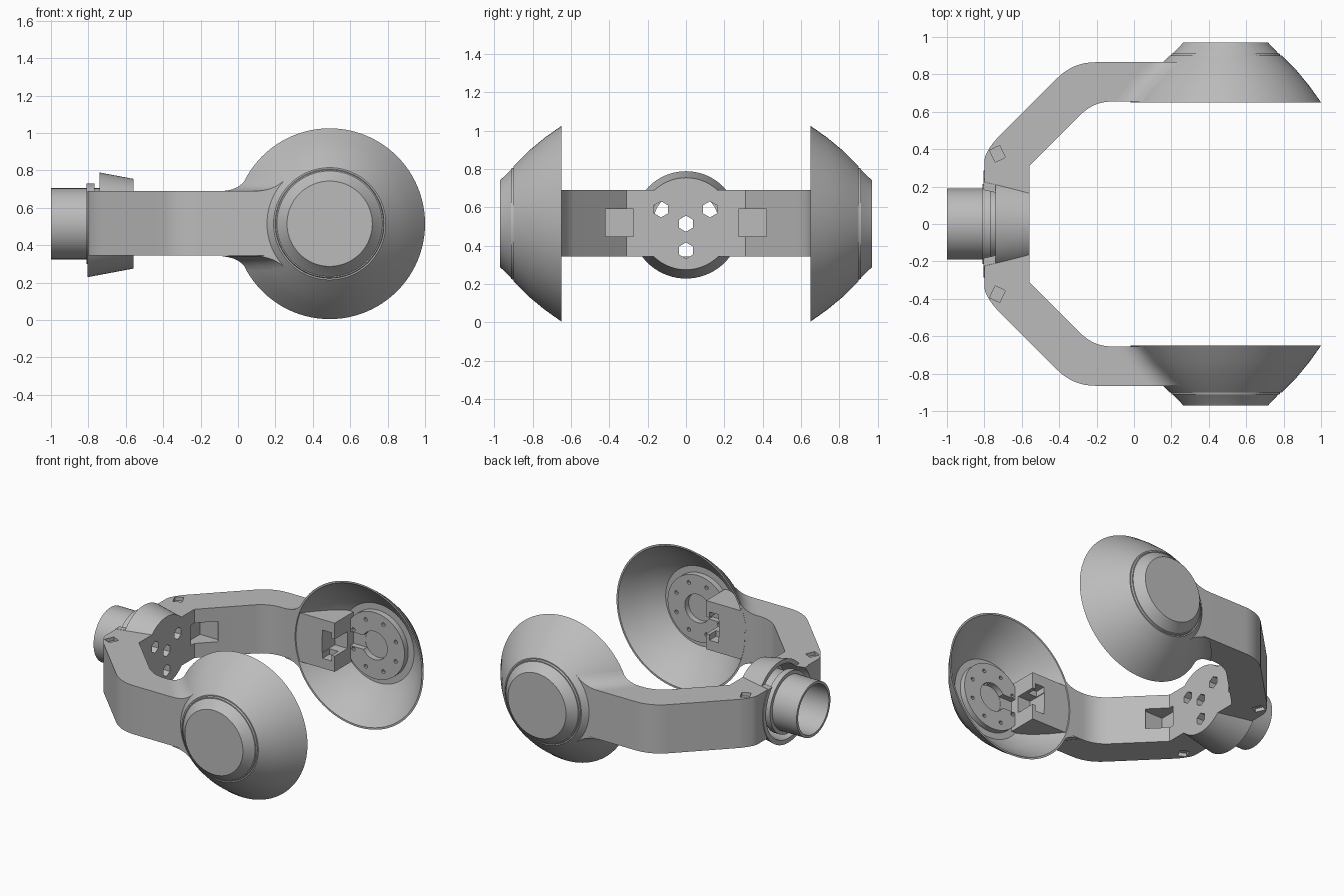
import bpy, bmesh, math
from mathutils import Vector, Matrix

cube = bpy.data.objects.get("Cube")
if cube:
    bpy.data.objects.remove(cube)

grey = bpy.data.materials.new("plain grey")
grey.use_nodes = True
grey.diffuse_color = (0.5, 0.5, 0.5, 1)
grey.node_tree.nodes["Principled BSDF"].inputs["Base Color"].default_value = (0.5, 0.5, 0.5, 1)

CZ = 0.515            # height of every axis
BOTTOM, TOP = 0.345, 0.69
CUP_X = 0.49
OUTER = [(0.51, 0.65), (0.45, 0.735), (0.38, 0.82), (0.30, 0.90)]


def finish(name, bm):
    bmesh.ops.remove_doubles(bm, verts=bm.verts, dist=1e-5)
    bmesh.ops.recalc_face_normals(bm, faces=bm.faces)
    me = bpy.data.meshes.new(name)
    bm.to_mesh(me)
    bm.free()
    ob = bpy.data.objects.new(name, me)
    bpy.context.collection.objects.link(ob)
    me.materials.append(grey)
    return ob


def select(ob):
    bpy.ops.object.select_all(action='DESELECT')
    ob.select_set(True)
    bpy.context.view_layer.objects.active = ob


def smooth(ob):
    select(ob)
    bpy.ops.object.shade_smooth_by_angle(angle=math.radians(28))


def combine(ob, tool, operation='DIFFERENCE'):
    select(ob)
    mod = ob.modifiers.new("cut", 'BOOLEAN')
    mod.operation, mod.solver, mod.object = operation, 'EXACT', tool
    bpy.ops.object.modifier_apply(modifier=mod.name)
    bpy.data.objects.remove(tool)


def lathe(name, profile, axis, centre, steps=72):
    """Revolve (radius, distance) pairs about the x or y axis."""
    bm = bmesh.new()
    along = Vector((1, 0, 0)) if axis == 'X' else Vector((0, 1, 0))
    verts = [bm.verts.new(Vector(centre) + along * d + Vector((0, 0, r))) for r, d in profile]
    edges = [bm.edges.new(pair) for pair in zip(verts, verts[1:])]
    if profile[0][0] > 0:
        edges.append(bm.edges.new((verts[-1], verts[0])))
    bmesh.ops.spin(bm, geom=verts + edges, cent=centre, axis=along, angle=math.tau, steps=steps)
    return finish(name, bm)


def rod(axis, centre, radius, start, end, sides=24):
    return lathe("cutter", [(0, start), (radius, start), (radius, end), (0, end)], axis, centre, sides)


def box(centre, size, turn=0):
    bm = bmesh.new()
    place = Matrix.Translation(centre) @ Matrix.Rotation(turn, 4, 'Z') @ Matrix.Diagonal((*size, 1))
    bmesh.ops.create_cube(bm, size=1, matrix=place)
    return finish("cutter", bm)


def rounded(corners, steps=8):
    """Round each (x, y, tangent length) corner."""
    out = []
    for i, (x, y, t) in enumerate(corners):
        p = Vector((x, y))
        if not t:
            out.append(p)
            continue
        a = p + (Vector(corners[i - 1][:2]) - p).normalized() * t
        b = p + (Vector(corners[(i + 1) % len(corners)][:2]) - p).normalized() * t
        out += [a.lerp(p, k / steps).lerp(p.lerp(b, k / steps), k / steps) for k in range(steps + 1)]
    return out


# Yoke: one rounded outline, mirrored and extruded
half_outer = [(0.30, 0.865, 0), (-0.325, 0.865, 0.12), (-0.755, 0.435, 0.04), (-0.80, 0.36, 0.03)]
half_inner = [(-0.56, 0.31, 0), (-0.215, 0.655, 0.10), (0.30, 0.655, 0)]
flip = lambda pts: [(x, -y, t) for x, y, t in reversed(pts)]
outline = half_outer + flip(half_outer) + flip(half_inner) + half_inner
bm = bmesh.new()
face = bm.faces.new([bm.verts.new((p.x, p.y, BOTTOM)) for p in rounded(outline)])
new = bmesh.ops.extrude_face_region(bm, geom=[face])["geom"]
bmesh.ops.translate(bm, verts=[v for v in new if isinstance(v, bmesh.types.BMVert)], vec=(0, 0, TOP - BOTTOM))
yoke = finish("yoke", bm)

# Conical housing at the middle of the yoke, cut back at the top
hub = (0, 0, CZ)
housing = lathe("housing", [(0, -0.805), (0.286, -0.805), (0.24, -0.56), (0, -0.56)], 'X', hub)
combine(housing, box((-0.84, 0, 0.80), (0.2, 1, 0.218)))
combine(yoke, housing, 'UNION')
combine(yoke, lathe("cutter", [(0, -0.9), (0.268, -0.9), (0.225, -0.62), (0, -0.62)], 'X', hub))

# Hexagonal mounting holes
for y, z in [(-0.13, 0.59), (0.125, 0.59), (0, CZ), (0, 0.375)]:
    combine(yoke, rod('X', (0, y, z), 0.042, -0.7, -0.5, 6))

for s in (-1, 1):
    # Window pocket in the inner slanted face
    combine(yoke, box((-0.53, s * 0.36, 0.52), (0.16, 0.17, 0.145)))
    # Shallow notches on the upper and lower corners
    for z in (TOP, BOTTOM):
        combine(yoke, box((-0.73, s * 0.375, z), (0.06, 0.07, 0.05), s * math.radians(25)))
    # Stepped notch in the arm end
    combine(yoke, box((0.26, s * 0.70, CZ), (0.12, 0.2, 0.12)))
    combine(yoke, box((0.24, s * 0.67, CZ), (0.07, 0.12, 0.20)))
smooth(yoke)

# Rear tube and its collar
smooth(lathe("rear_tube", [(0.19, -1.0), (0.19, -0.62), (0.172, -0.62), (0.172, -1.0)], 'X', hub))
smooth(lathe("tube_collar", [(0.215, -0.81), (0.215, -0.767), (0.18, -0.767), (0.18, -0.81)], 'X', hub))


def outer_radius(y):
    for (r0, y0), (r1, y1) in zip(OUTER, OUTER[1:]):
        if y <= y1:
            return r0 + (r1 - r0) * (y - y0) / (y1 - y0)
    return OUTER[-1][0]


def flare(name, s, up):
    """Blend between an arm edge and the cup, lofted along y."""
    bm = bmesh.new()
    rings = []
    edge, rise = TOP - CZ, 0.07
    for k in range(9):
        y = 0.655 + 0.21 * k / 8
        r = outer_radius(y)
        x0 = CUP_X - math.sqrt(r * r - edge * edge)
        x1 = CUP_X - math.sqrt(r * r - (edge + rise) ** 2)
        a, b, c = Vector((x0 - 0.11, edge)), Vector((x0 - 0.01, edge)), Vector((x1, edge + rise))
        pts = [a.lerp(b, t / 8).lerp(b.lerp(c, t / 8), t / 8) for t in range(9)]
        pts.append(Vector((x0 + 0.008, edge - 0.01)))
        rings.append([bm.verts.new((p.x, s * y, CZ + up * p.y)) for p in pts])
    for r0, r1 in zip(rings, rings[1:]):
        for i in range(len(r0)):
            j = (i + 1) % len(r0)
            bm.faces.new((r0[i], r0[j], r1[j], r1[i]))
    bm.faces.new(rings[0])
    bm.faces.new(rings[-1])
    smooth(finish(name, bm))


# Flared cups, with a raised plate inside and a stepped cap outside
cap = [(0.292, 0.90), (0.288, 0.912), (0.282, 0.912), (0.24, 0.955), (0.228, 0.97), (0, 0.97)]
inside = [(0, 0.83), (0.235, 0.83), (0.235, 0.872), (0.28, 0.872), (0.36, 0.815), (0.435, 0.73), (0.497, 0.65)]
for s, side in ((-1, "front"), (1, "back")):
    centre = (CUP_X, 0, CZ)
    cup = lathe(side + "_cup", [(r, s * y) for r, y in inside + OUTER + cap], 'Y', centre, 96)
    # Keyhole recess opening towards the arm
    combine(cup, rod('Y', centre, 0.10, s * 0.8, s * 0.872, 32))
    combine(cup, box((CUP_X - 0.14, s * 0.83, CZ), (0.25, 0.08, 0.10)))
    # Ring of small bolt holes
    for k in range(8):
        a = math.tau * (k + 0.5) / 8
        spot = (CUP_X + 0.18 * math.cos(a), 0, CZ + 0.18 * math.sin(a))
        combine(cup, rod('Y', spot, 0.014, s * 0.8, s * 0.86, 8))
    smooth(cup)
    for up, level in ((1, "upper"), (-1, "lower")):
        flare(f"{side}_{level}_flare", s, up)
